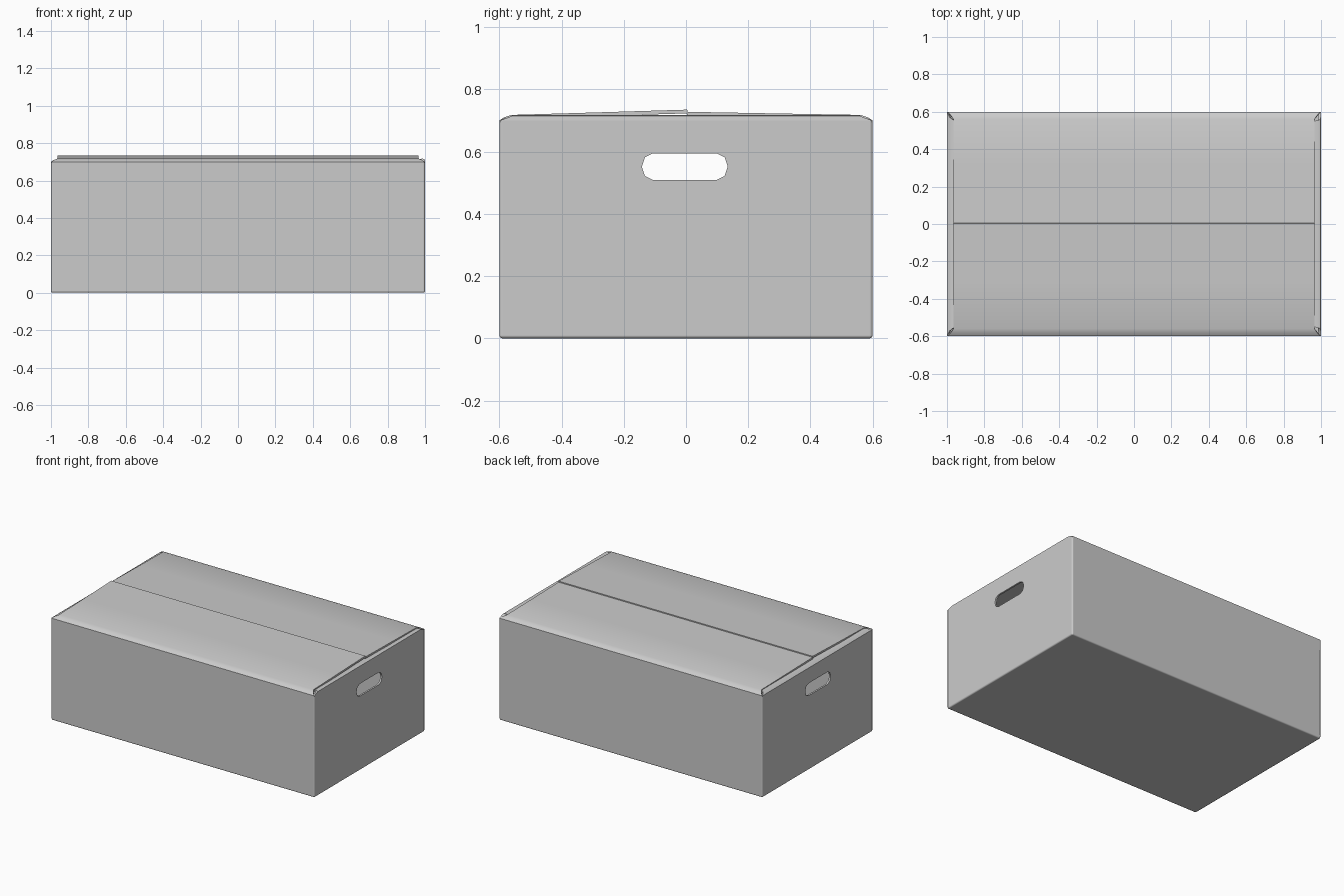
import bpy, bmesh
from mathutils import Vector

if "Cube" in bpy.data.objects:
    bpy.data.objects.remove(bpy.data.objects["Cube"])

T = 0.012          # board thickness
RIM = 0.70         # height of the walls


def make_object(name, bm):
    me = bpy.data.meshes.new(name)
    bm.to_mesh(me)
    bm.free()
    ob = bpy.data.objects.new(name, me)
    bpy.context.collection.objects.link(ob)
    return ob


def activate(ob):
    bpy.ops.object.select_all(action='DESELECT')
    ob.select_set(True)
    bpy.context.view_layer.objects.active = ob


def thicken(ob):
    m = ob.modifiers.new("board", 'SOLIDIFY')
    m.thickness = T
    m.offset = -1
    m.use_even_offset = True
    activate(ob)
    bpy.ops.object.modifier_apply(modifier=m.name)


def smooth(ob, degrees):
    activate(ob)
    bpy.ops.object.shade_smooth_by_angle(angle=degrees * 0.0174533)


# box body: open-topped, soft folded corners
bm = bmesh.new()
bmesh.ops.create_cube(bm, size=1)
for v in bm.verts:
    v.co = Vector((v.co.x * 2, v.co.y * 1.2, (v.co.z + 0.5) * RIM))
bmesh.ops.delete(bm, geom=[f for f in bm.faces if f.normal.z > 0.9], context='FACES_ONLY')
folds = [e for e in bm.edges if len(e.link_faces) == 2]
bmesh.ops.bevel(bm, geom=folds, offset=0.01, segments=2, profile=0.5, affect='EDGES')
body = make_object("box_body", bm)
thicken(body)

# hand holes, cut through both ends
quarter = [(0.138, 0.0), (0.128, 0.030), (0.103, 0.0425)]
outline = (quarter + [(-y, z) for y, z in quarter[::-1]]
           + [(-y, -z) for y, z in quarter[1:]] + [(y, -z) for y, z in quarter[:0:-1]])
bm = bmesh.new()
face = bm.faces.new([bm.verts.new((-1.2, y - 0.004, z + 0.552)) for y, z in outline])
out = bmesh.ops.extrude_face_region(bm, geom=[face])
bmesh.ops.translate(bm, vec=(2.4, 0, 0),
                    verts=[g for g in out["geom"] if isinstance(g, bmesh.types.BMVert)])
bmesh.ops.recalc_face_normals(bm, faces=bm.faces)
cutter = make_object("hand_hole_cutter", bm)
cutter.hide_render = True
cut = body.modifiers.new("hand_holes", 'BOOLEAN')
cut.object = cutter
cut.operation = 'DIFFERENCE'
cut.solver = 'EXACT'
activate(body)
bpy.ops.object.modifier_apply(modifier=cut.name)
bpy.data.objects.remove(cutter)
smooth(body, 50)
wn = body.modifiers.new("flat_panels", 'WEIGHTED_NORMAL')
wn.keep_sharp = True


def flap(name, rows, to_point):
    """Folded sheet; rows are (outward distance, z, half width)."""
    bm = bmesh.new()
    strips = [[bm.verts.new(to_point(d, s * w, z)) for s in (-1, 1)] for d, z, w in rows]
    for a, b in zip(strips, strips[1:]):
        f = bm.faces.new((a[0], a[1], b[1], b[0]))
        f.normal_update()
        if f.normal.z < 0:
            f.normal_flip()
    ob = make_object(name, bm)
    thicken(ob)
    smooth(ob, 50)


# long top flaps; the front one sits slightly higher at the seam
for name, side, peak, end in (("front_flap", -1, 0.735, -0.004), ("back_flap", 1, 0.728, 0.003)):
    rows = [(0.60, RIM, 0.998), (0.585, 0.710, 0.982), (0.56, 0.718, 0.965),
            (0.30, 0.718 + (peak - 0.718) * 0.45, 0.965), (end, peak, 0.965)]
    flap(name, rows, lambda d, w, z, s=side: (w, s * d, z))

# short end flaps tucked under the long ones; the right one stands prouder
left = [(1.0, RIM, 0.598), (0.985, 0.710, 0.57), (0.965, 0.714, 0.555), (0.45, 0.695, 0.55)]
right = [(1.0, RIM, 0.598), (0.998, 0.714, 0.56), (0.985, 0.718, 0.555),
         (0.96, 0.710, 0.55), (0.45, 0.692, 0.55)]
flap("left_end_flap", left, lambda d, w, z: (-d, w, z))
flap("right_end_flap", right, lambda d, w, z: (d, w, z))
